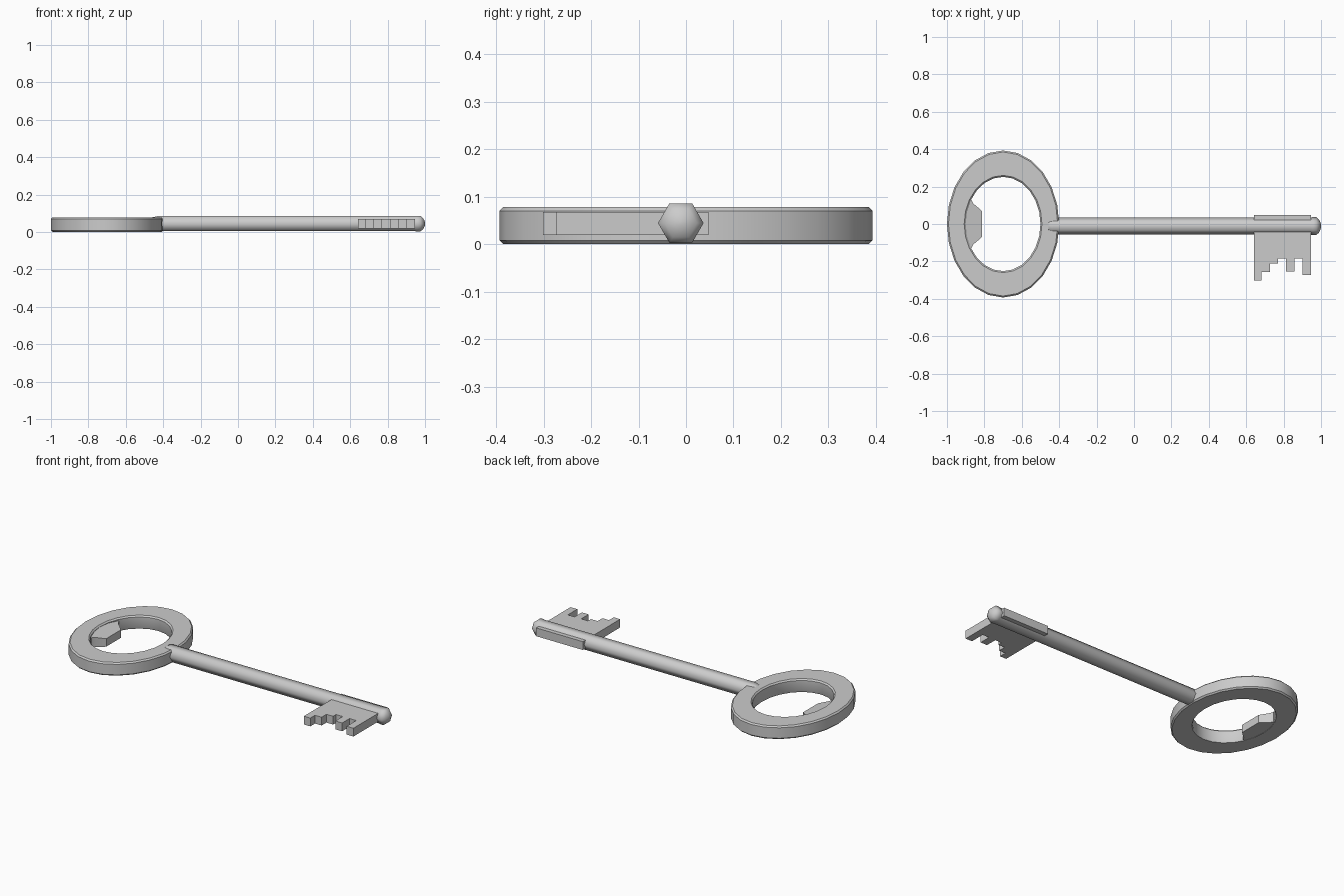
import bpy, bmesh
from math import cos, sin, pi, radians

if "Cube" in bpy.data.objects:
    bpy.data.objects.remove(bpy.data.objects["Cube"])


def make(name, verts, faces, smooth=None):
    mesh = bpy.data.meshes.new(name)
    mesh.from_pydata(verts, [], faces)
    bm = bmesh.new()
    bm.from_mesh(mesh)
    bmesh.ops.recalc_face_normals(bm, faces=bm.faces)
    bm.to_mesh(mesh)
    bm.free()
    ob = bpy.data.objects.new(name, mesh)
    bpy.context.collection.objects.link(ob)
    if smooth:
        bpy.ops.object.select_all(action='DESELECT')
        ob.select_set(True)
        bpy.context.view_layer.objects.active = ob
        bpy.ops.object.shade_smooth_by_angle(angle=radians(smooth))
    return ob


def loft(name, loops, closed=False, smooth=35):
    n, m = len(loops[0]), len(loops)
    faces = []
    for j in range(m if closed else m - 1):
        k = (j + 1) % m
        faces += [(j*n + i, j*n + (i+1) % n, k*n + (i+1) % n, k*n + i) for i in range(n)]
    if not closed:
        faces += [tuple(range(n)), tuple(range((m-1)*n, m*n))]
    return make(name, [v for loop in loops for v in loop], faces, smooth)


def prism(name, outline, z0, z1):
    return loft(name, [[(x, y, z) for x, y in outline] for z in (z0, z1)], smooth=None)


# Oval bow: chamfered section swept around an ellipse
section = [(.292, .385, 0), (.30, .393, .008), (.30, .393, .07), (.292, .385, .078),
           (.208, .260, .078), (.20, .252, .070), (.20, .252, .008), (.204, .256, 0)]
N = 24
loft("bow_ring", [[(-.70 + rx*cos(2*pi*i/N), ry*sin(2*pi*i/N), z) for i in range(N)]
                  for rx, ry, z in section], closed=True)

# Opener lip inside the bow, its top sloping down towards the tip
half = [(-.868, .128), (-.858, .108), (-.822, .078), (-.813, .068)]
front = half + [(x, -y) for x, y in reversed(half)]
outline = [(-.93, .115)] + front + [(-.93, -.115)]
loft("opener_lip", [[(x, y, .001) for x, y in outline],
                    [(x, y, .076 - .028*max(0, (x + .93)/.117)) for x, y in outline]])

# Hexagonal shaft with rounded ends
stations = [(-.47, .030), (-.455, .040), (-.43, .046), (.945, .046), (.955, .048),
            (.975, .048), (.990, .034), (.998, .016), (1.0, .004)]
loft("shaft", [[(x, -.011 + r*cos(pi*i/3), .0445 + r*sin(pi*i/3)) for i in range(6)]
               for x, r in stations], smooth=65)

# Key bit: stepped teeth on one side, short fin on the other
edges = [.641, .683, .726, .770, .814, .858, .902, .946]
depths = [-.301, -.257, -.212, -.185, -.254, -.185, -.274]
teeth = [(.946, .047), (.641, .047)]
for a, b, d in zip(edges, edges[1:], depths):
    teeth += [(a, d), (b, d)]
prism("key_bit", teeth, .019, .068)
